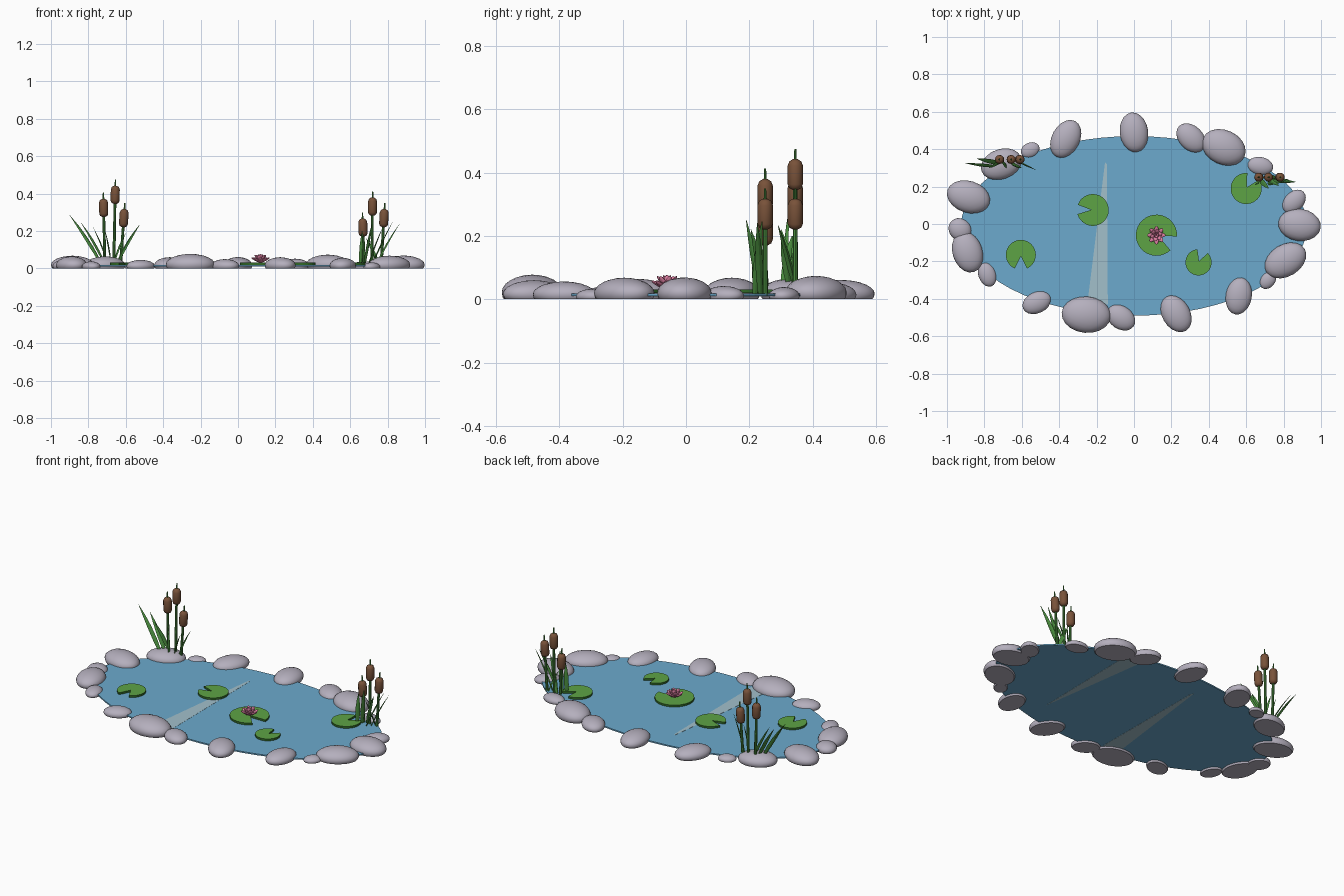
import bpy, bmesh, math
from math import sin, cos, pi, radians
from mathutils import Vector, Matrix

cube = bpy.data.objects.get("Cube")
if cube:
    bpy.data.objects.remove(cube, do_unlink=True)


def material(name, rgb):
    m = bpy.data.materials.new(name)
    m.use_nodes = True
    m.diffuse_color = (*rgb, 1)
    m.node_tree.nodes["Principled BSDF"].inputs["Base Color"].default_value = (*rgb, 1)
    return m


WATER = material("water blue", (.15, .40, .61))
SHINE = material("pale reflection", (.36, .53, .60))
STONE = material("stone grey", (.46, .43, .51))
PAD = material("pad green", (.11, .37, .06))
RIM = material("pad rim green", (.03, .14, .02))
LEAF = material("leaf green", (.07, .27, .05))
BROWN = material("seed head brown", (.19, .085, .042))
PINK = material("petal pink", (.72, .21, .36))


def finish(name, bm, mats, smooth=None):
    bmesh.ops.recalc_face_normals(bm, faces=bm.faces)
    mesh = bpy.data.meshes.new(name)
    bm.to_mesh(mesh)
    bm.free()
    for m in mats:
        mesh.materials.append(m)
    ob = bpy.data.objects.new(name, mesh)
    bpy.context.collection.objects.link(ob)
    if smooth:
        bpy.ops.object.select_all(action='DESELECT')
        ob.select_set(True)
        bpy.context.view_layer.objects.active = ob
        bpy.ops.object.shade_smooth_by_angle(angle=radians(smooth))
    return ob


def slab(bm, outline, z0, z1, mat=0):
    """Prism from a flat outline; returns its top face."""
    low = [bm.verts.new((x, y, z0)) for x, y in outline]
    top = [bm.verts.new((x, y, z1)) for x, y in outline]
    n = len(low)
    faces = [bm.faces.new(low[::-1]), bm.faces.new(top)]
    faces += [bm.faces.new((low[i], low[(i + 1) % n], top[(i + 1) % n], top[i])) for i in range(n)]
    for f in faces:
        f.material_index = mat
    return faces[1]


def lathe(bm, base, axis, profile, sides=10):
    """Rings of (radius, distance) along an axis, capped at both ends."""
    turn = axis.to_track_quat('Z', 'Y')
    rings = [[bm.verts.new(base + turn @ Vector((r * cos(2 * pi * i / sides), r * sin(2 * pi * i / sides), d)))
              for i in range(sides)] for r, d in profile]
    for a, b in zip(rings, rings[1:]):
        for i in range(sides):
            j = (i + 1) % sides
            bm.faces.new((a[i], a[j], b[j], b[i]))
    bm.faces.new(rings[0][::-1])
    bm.faces.new(rings[-1])


# Water disc
bm = bmesh.new()
slab(bm, [(.925 * cos(2 * pi * i / 64), .48 * sin(2 * pi * i / 64) - .01) for i in range(64)], .010, .018)
finish("water", bm, [WATER])

# Pale reflections: one shows on both sides, one underneath only
bm = bmesh.new()
slab(bm, [(-.25, -.43), (-.14, -.43), (-.145, .32), (-.155, .33)], .0092, .0188)
slab(bm, [(.39, -.3), (.40, .4), (.29, .4)], .0092, .012)
finish("water_reflections", bm, [SHINE])

# Rim stones: x, y, half length, half width, turn in degrees
stones = [
    (0, .49, .107, .076, 98), (-.365, .455, .108, .075, 62), (-.555, .395, .052, .04, 25),
    (-.71, .32, .112, .08, 20), (-.885, .145, .118, .085, -18), (-.93, -.03, .065, .058, -45),
    (-.89, -.15, .112, .08, 108), (-.785, -.27, .067, .047, 110), (-.52, -.42, .08, .057, 25),
    (-.255, -.485, .132, .097, -5), (-.07, -.5, .083, .062, -35), (.225, -.48, .105, .075, 120),
    (.56, -.385, .1, .07, 80), (.715, -.3, .052, .04, 50), (.81, -.195, .12, .085, 32),
    (.885, -.005, .114, .086, -8), (.855, .12, .073, .052, 45), (.675, .31, .07, .048, -10),
    (.48, .41, .122, .092, -25), (.305, .46, .09, .065, -45)]
for n, (x, y, a, b, turn) in enumerate(stones, 1):
    bm = bmesh.new()
    bmesh.ops.create_icosphere(bm, subdivisions=3, radius=1)
    h = min(.8 * b, .08)
    bm.transform(Matrix.Translation((x, y, .27 * h)) @ Matrix.Rotation(radians(turn), 4, 'Z')
                 @ Matrix.Diagonal((a, b, .73 * h, 1)))
    # Flat underside
    bmesh.ops.bisect_plane(bm, geom=bm.verts[:] + bm.edges[:] + bm.faces[:],
                           plane_co=(0, 0, 0), plane_no=(0, 0, -1), clear_outer=True)
    bmesh.ops.holes_fill(bm, edges=[e for e in bm.edges if e.is_boundary])
    finish(f"rim_stone_{n}", bm, [STONE], 30)

# Lily pads: x, y, radius, notch direction, notch half angle
pads = [(-.22, .075, .085, 178, 17), (.12, -.06, .11, -25, 22), (.6, .19, .083, 60, 26),
        (-.605, -.165, .08, 270, 24), (.345, -.205, .07, 70, 25)]
for n, (x, y, r, notch, half) in enumerate(pads, 1):
    bm = bmesh.new()
    span = 360 - 2 * half
    angles = [radians(notch + half + span * i / 28) for i in range(29)]
    apex = (x + .1 * r * cos(radians(notch)), y + .1 * r * sin(radians(notch)))
    top = slab(bm, [apex] + [(x + r * cos(t), y + r * sin(t)) for t in angles], .019, .031, 1)
    bmesh.ops.inset_region(bm, faces=[top], thickness=.008, depth=0)
    top.material_index = 0
    finish(f"lily_pad_{n}", bm, [PAD, RIM])

# Water lily: rings of pointed petals
bm = bmesh.new()
heart = Vector((.12, -.06, .032))
for count, tilt, length, offset in ((8, 62, .056, 0), (6, 38, .052, .3), (4, 14, .046, .1)):
    for i in range(count):
        petal = bmesh.ops.create_uvsphere(bm, u_segments=8, v_segments=6, radius=1)["verts"]
        for v in petal:
            taper = 1.15 - .35 * v.co.z
            v.co = Vector((v.co.x * .006, v.co.y * .0125 * taper, (v.co.z + 1) * length / 2))
        place = (Matrix.Translation(heart) @ Matrix.Rotation(2 * pi * i / count + offset, 4, 'Z')
                 @ Matrix.Rotation(radians(tilt), 4, 'Y'))
        bmesh.ops.transform(bm, matrix=place, verts=petal)
finish("water_lily", bm, [PINK], 40)


def cattail(name, base, top):
    """Stem with a rounded seed head near its tip."""
    base, top = Vector(base), Vector(top)
    axis = (top - base).normalized()
    length = (top - base).length
    bm = bmesh.new()
    lathe(bm, base, axis, [(.0085, 0), (.007, length - .13), (.005, length - .04), (.003, length)], 8)
    finish(name + "_stem", bm, [LEAF], 40)
    bm = bmesh.new()
    lathe(bm, base + axis * (length - .13), axis,
          [(.008, 0), (.019, .006), (.024, .018), (.024, .077), (.019, .09), (.008, .097)], 12)
    finish(name + "_head", bm, [BROWN], 40)


def blade(bm, base, tip, face, width=.013):
    """Arched, tapering leaf with a diamond section."""
    base, tip = Vector(base), Vector(tip)
    knee = base.lerp(tip, .5) + Vector((0, 0, .02))
    side = Vector((cos(face), sin(face), 0))
    rings = []
    for t, w in ((0, .6), (.25, 1), (.5, .95), (.75, .6), (1, .06)):
        p = base * (1 - t) ** 2 + knee * 2 * t * (1 - t) + tip * t * t
        thick = side.cross(Vector((0, 0, 1))) * .004 * w
        rings.append([bm.verts.new(p + d) for d in (side * width * w, thick, -side * width * w, -thick)])
    for a, b in zip(rings, rings[1:]):
        for i in range(4):
            j = (i + 1) % 4
            bm.faces.new((a[i], a[j], b[j], b[i]))
    bm.faces.new(rings[0][::-1])
    bm.faces.new(rings[-1])


# Reed clumps: base, cattail tops, leaf tips
clumps = {
    "right_reeds": ((-.69, .325, .04),
                    [(-.72, .345, .405), (-.655, .345, .475), (-.605, .345, .35)],
                    [(-.9, .325, .285), (-.84, .35, .245), (-.775, .3, .22), (-.71, .335, .2),
                     (-.6, .3, .19), (-.525, .29, .235)]),
    "left_reeds": ((.705, .235, .012),
                   [(.665, .25, .3), (.72, .25, .412), (.785, .25, .35)],
                   [(.665, .215, .2), (.72, .19, .25), (.775, .205, .22), (.825, .24, .245),
                    (.865, .225, .24), (.685, .245, .16)])}
for name, (base, tops, tips) in clumps.items():
    for n, top in enumerate(tops, 1):
        foot = (base[0] + (top[0] - base[0]) * .75, top[1], base[2])
        cattail(f"{name}_cattail_{n}", foot, top)
    bm = bmesh.new()
    for n, tip in enumerate(tips):
        foot = (base[0] + (n - 2.5) * .02, base[1] + (n % 3 - 1) * .018, base[2])
        blade(bm, foot, tip, .6 + n * .35)
    finish(name + "_leaves", bm, [LEAF])
